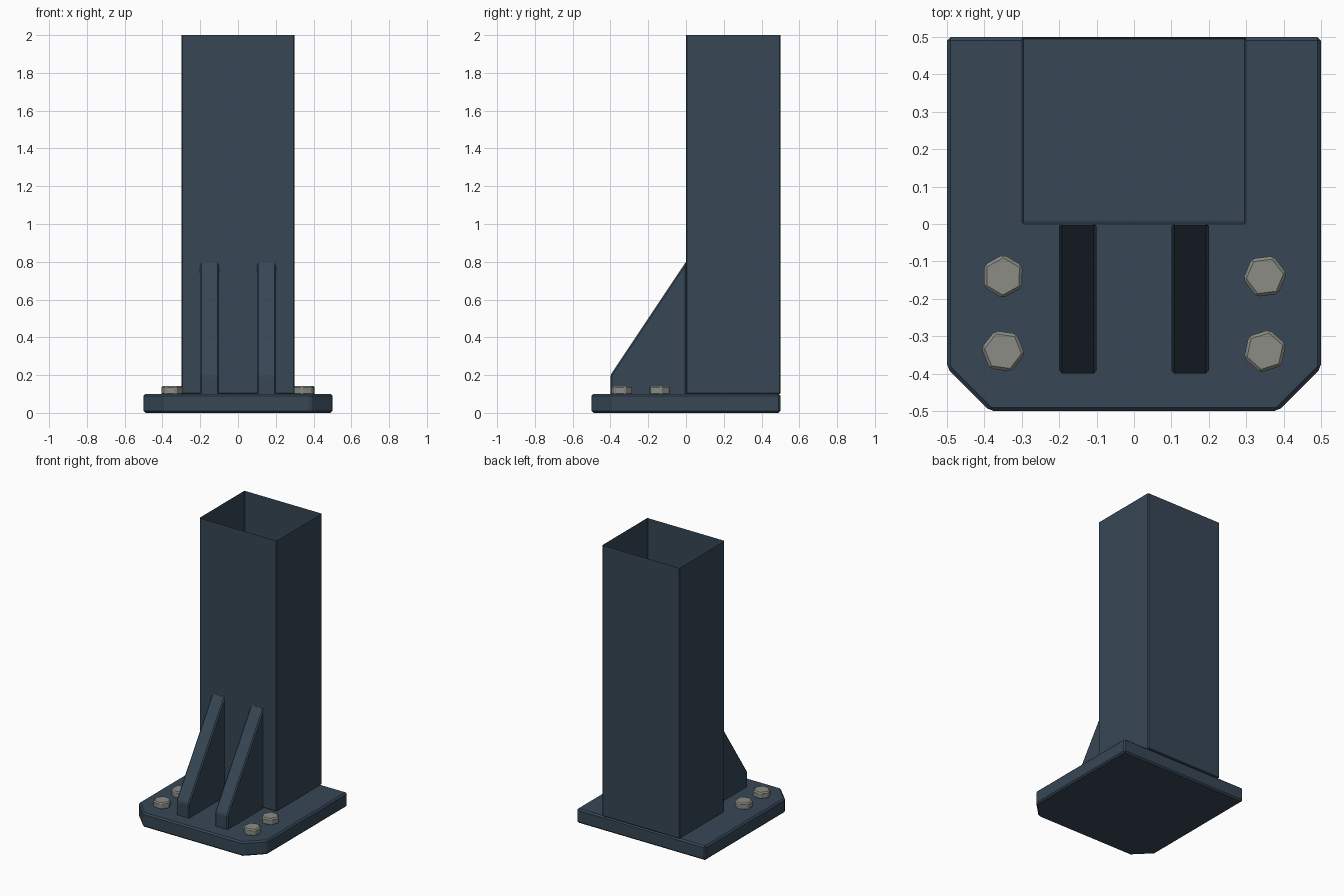
import bpy, bmesh, math

if "Cube" in bpy.data.objects:
    bpy.data.objects.remove(bpy.data.objects["Cube"])


def material(name, colour):
    m = bpy.data.materials.new(name)
    m.diffuse_color = (*colour, 1)
    m.use_nodes = True
    m.node_tree.nodes["Principled BSDF"].inputs["Base Color"].default_value = m.diffuse_color
    return m


steel = material("dark_blue_steel", (0.038, 0.063, 0.092))
zinc = material("pale_zinc", (0.26, 0.265, 0.235))


def prism(name, profile, place, depth, mat, bevel, open_ends=False):
    """Extrude a 2D profile from depth[0] to depth[1]; place maps (u, v, d) to xyz."""
    n = len(profile)
    bm = bmesh.new()
    a, b = [[bm.verts.new(place(u, v, d)) for u, v in profile] for d in depth]
    for i in range(n):
        j = (i + 1) % n
        bm.faces.new((a[i], a[j], b[j], b[i]))
    bm.faces.new(a[::-1])
    top = bm.faces.new(b)
    if open_ends:
        bm.faces.remove(top)
    bmesh.ops.recalc_face_normals(bm, faces=bm.faces)
    mesh = bpy.data.meshes.new(name)
    bm.to_mesh(mesh)
    bm.free()
    mesh.materials.append(mat)
    ob = bpy.data.objects.new(name, mesh)
    bpy.context.collection.objects.link(ob)
    mod = ob.modifiers.new("edge_bevel", 'BEVEL')
    mod.width = bevel
    mod.segments = 1
    mod.limit_method = 'ANGLE'
    return ob


def upright(u, v, d):
    return (u, v, d)


def sideways(u, v, d):
    return (d, u, v)


# base plate with clipped front corners
prism("base_plate", [(-0.385, -0.5), (0.385, -0.5), (0.5, -0.385), (0.5, 0.5),
                     (-0.5, 0.5), (-0.5, -0.385)], upright, (0, 0.1), steel, 0.01)

# hollow column, open at the top
prism("column", [(-0.3, 0), (0.3, 0), (0.3, 0.5), (-0.3, 0.5)],
      upright, (0.1, 2.0), steel, 0.005, open_ends=True)

# pair of sloping gussets
for side, x in (("left", -0.2), ("right", 0.1)):
    prism("gusset_" + side, [(-0.4, 0.09), (0.002, 0.09), (0.002, 0.803), (-0.4, 0.2)],
          sideways, (x, x + 0.1), steel, 0.008)

# hex bolt heads, each turned a little differently
for k, (x, y, turn) in enumerate([(-0.35, -0.14, 29), (-0.35, -0.34, 52),
                                  (0.35, -0.14, 7), (0.35, -0.34, 18)]):
    hexagon = [(x + 0.059 * math.cos(math.radians(turn + 60 * i)),
                y + 0.059 * math.sin(math.radians(turn + 60 * i))) for i in range(6)]
    prism(f"bolt_{k + 1}", hexagon, upright, (0.095, 0.142), zinc, 0.008)
